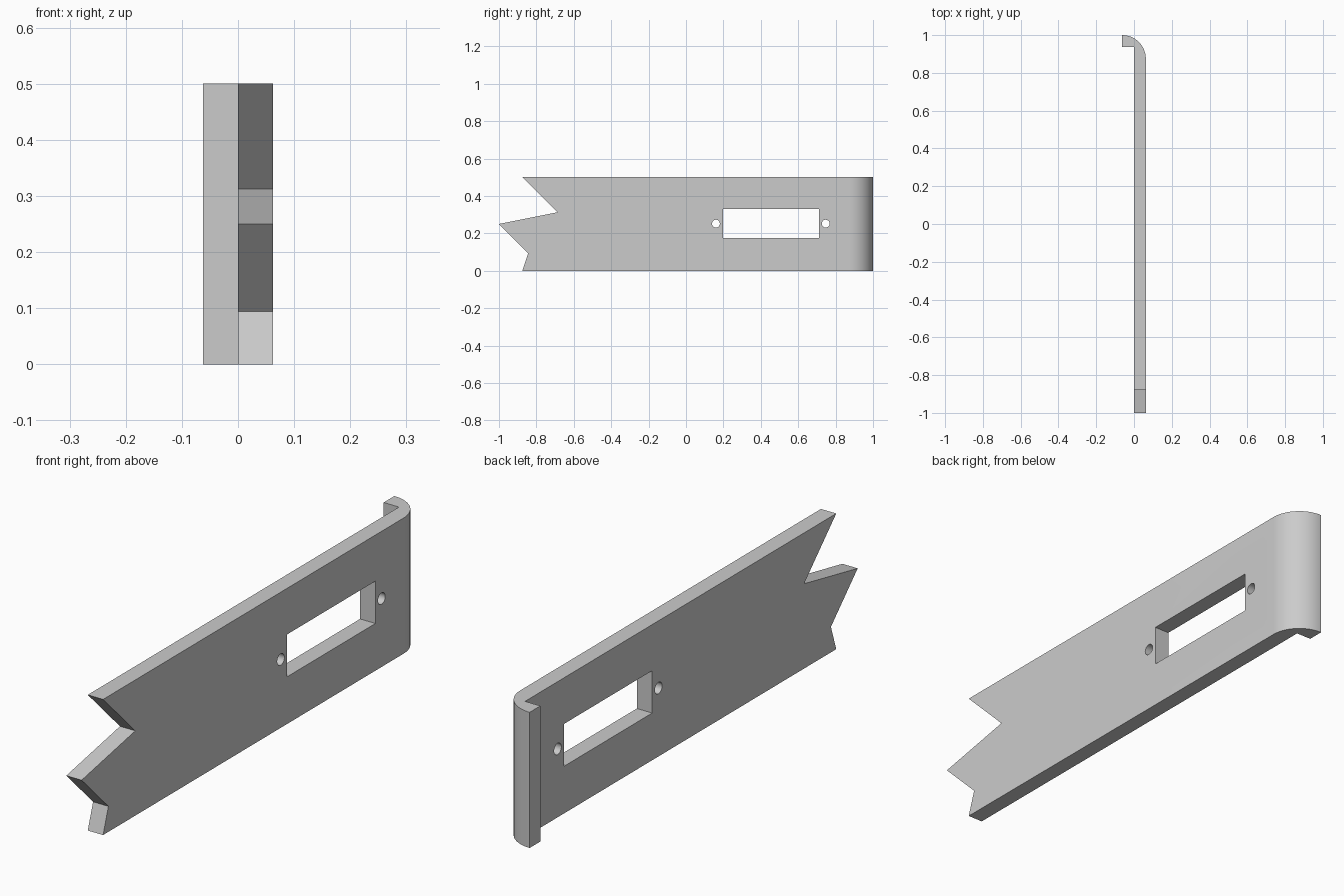
import bpy, bmesh, math
from mathutils import Vector

cube = bpy.data.objects.get("Cube")
if cube:
    bpy.data.objects.remove(cube, do_unlink=True)

HEIGHT, THICK, BEND = 0.5, 0.0625, 0.125

grey = bpy.data.materials.new("light_grey")
grey.use_nodes = True
grey.diffuse_color = (0.6, 0.6, 0.6, 1)
grey.node_tree.nodes["Principled BSDF"].inputs["Base Color"].default_value = grey.diffuse_color


def prism(name, points, direction):
    """Extrude a closed outline of 3D points along a direction."""
    bm = bmesh.new()
    face = bm.faces.new([bm.verts.new(p) for p in points])
    result = bmesh.ops.extrude_face_region(bm, geom=[face], use_keep_orig=True)
    moved = [v for v in result["geom"] if isinstance(v, bmesh.types.BMVert)]
    bmesh.ops.translate(bm, verts=moved, vec=Vector(direction))
    bmesh.ops.recalc_face_normals(bm, faces=bm.faces)
    mesh = bpy.data.meshes.new(name)
    bm.to_mesh(mesh)
    bm.free()
    mesh.materials.append(grey)
    obj = bpy.data.objects.new(name, mesh)
    bpy.context.collection.objects.link(obj)
    return obj


def cut(target, name, outline):
    """Cut a (y, z) outline right through the plate along x."""
    cutter = prism(name, [(-0.2, y, z) for y, z in outline], (0.5, 0, 0))
    cutter.hide_render = True
    mod = target.modifiers.new(name, "BOOLEAN")
    mod.operation = "DIFFERENCE"
    mod.solver = "EXACT"
    mod.object = cutter
    bpy.context.view_layer.objects.active = target
    bpy.ops.object.modifier_apply(modifier=mod.name)
    bpy.data.objects.remove(cutter, do_unlink=True)


# Plate with a rounded bend and a short lip, drawn in plan
steps = 24
bend = [(-THICK + BEND * math.cos(a), 1 - BEND + BEND * math.sin(a), 0)
        for a in (math.pi / 2 * i / steps for i in range(steps + 1))]
plan = [(0, -1, 0), (THICK, -1, 0)] + bend + [(-THICK, 1 - THICK, 0), (0, 1 - THICK, 0)]
plate = prism("bent_plate", plan, (0, 0, HEIGHT))

# Jagged end: upper notch and lower notch
cut(plate, "upper_notch", [(-1.1, 0.6), (-0.975, 0.6), (-0.6875, 0.3125),
                           (-1, 0.25), (-1.1, 0.25)])
cut(plate, "lower_notch", [(-1.1, 0.25), (-1, 0.25), (-0.844, 0.094),
                           (-0.908, -0.1), (-1.1, -0.1)])

# Rectangular window
cut(plate, "window", [(0.197, 0.174), (0.711, 0.174), (0.711, 0.33), (0.197, 0.33)])

# Screw holes either side of the window
for name, y in (("front_hole", 0.16), ("rear_hole", 0.747)):
    cut(plate, name, [(y + 0.021 * math.cos(a), 0.252 + 0.021 * math.sin(a))
                      for a in (math.tau * i / 32 for i in range(32))])

# Smooth bend and holes, crisp edges elsewhere
bpy.ops.object.select_all(action="DESELECT")
plate.select_set(True)
bpy.context.view_layer.objects.active = plate
bpy.ops.object.shade_smooth_by_angle(angle=math.radians(30))
